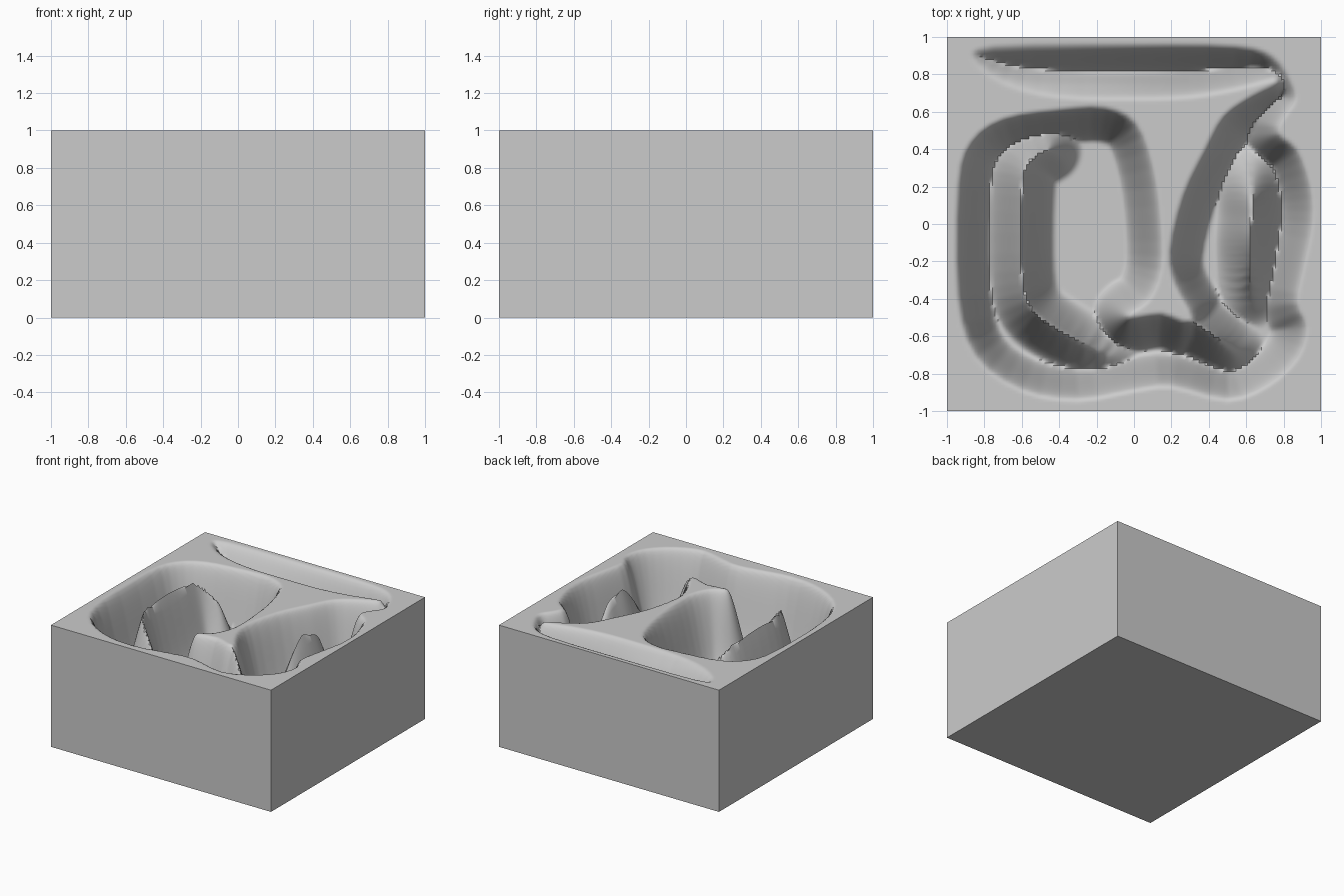
import bpy, bmesh, math
from mathutils import Vector

if "Cube" in bpy.data.objects:
    bpy.data.objects.remove(bpy.data.objects["Cube"])

N = 132          # grid cells per side of the carved top
DEPTH = 0.58     # depth of the pit floor below the rim
WALL = 0.2       # horizontal width of the pit walls

# Rim of the winding pit: left basin, centre spur, back channel, right basin, front
OUTLINE = [
    (-.95, .2), (-.88, .44), (-.7, .57), (-.4, .62), (-.15, .63), (.02, .54),
    (.11, .3), (.15, 0), (.15, -.25), (.08, -.42), (-.02, -.49), (.15, -.47),
    (.3, -.51), (.21, -.33), (.18, -.15), (.25, .15), (.37, .4), (.47, .58),
    (.62, .69), (.75, .76), (.55, .71), (.3, .67), (0, .66), (-.4, .67),
    (-.7, .74), (-.87, .88), (-.75, .96), (0, .97), (.55, .96), (.75, .9),
    (.85, .76), (.87, .66), (.81, .57), (.78, .49), (.88, .4), (.95, .2),
    (.96, 0), (.91, -.25), (.88, -.42), (.93, -.55), (.88, -.72), (.72, -.87),
    (.5, -.95), (.2, -.88), (0, -.9), (-.3, -.95), (-.6, -.9), (-.85, -.72),
    (-.95, -.4)]

# Free-standing ridges in the pit: x, y, drop of the crest below the rim
RIDGES = [
    [(-.46, .4, .2), (-.57, .32, .06), (-.6, .15, 0), (-.6, -.25, 0),
     (-.55, -.45, .01), (-.4, -.57, .15), (-.15, -.7, .45)],
    [(.2, -.48, 0), (.32, -.53, .01), (.43, -.6, .12), (.52, -.67, .32)],
    [(.62, -.38, .42), (.62, -.22, .17), (.62, -.08, .02), (.63, .04, .02),
     (.63, .15, .1), (.63, .27, .4)],
]


def smooth(t):
    t = max(0.0, min(1.0, t))
    return t * t * (3 - 2 * t)


def spline(points, closed, steps=4):
    """Catmull-Rom curve through the points."""
    pts = [Vector(p) for p in points]
    n, out = len(pts), []

    def at(i):
        return pts[i % n] if closed else pts[max(0, min(n - 1, i))]
    for i in range(n if closed else n - 1):
        a, b, c, d = (at(i + k) for k in (-1, 0, 1, 2))
        for s in range(steps):
            t = s / steps
            out.append(tuple(.5 * (2 * b + (c - a) * t + (2 * a - 5 * b + 4 * c - d) * t * t
                                   + (3 * b - a - 3 * c + d) * t ** 3)))
    if not closed:
        out.append(tuple(pts[-1]))
    return out


def segments(pts, closed):
    last = len(pts) if closed else len(pts) - 1
    return [(pts[i], pts[(i + 1) % len(pts)]) for i in range(last)]


rim = []
for a, b in segments(spline(OUTLINE, True, 3), True):
    dx, dy = b[0] - a[0], b[1] - a[1]
    rim.append((a[0], a[1], b[1], dx, dy, max(dx * dx + dy * dy, 1e-9)))
ridge_segs = [segments(spline(r, False), False) for r in RIDGES]


def rim_distance(x, y):
    """Distance to the rim, or 0 outside the pit."""
    best, inside = 9.0, False
    for ax, ay, by, dx, dy, l2 in rim:
        px, py = x - ax, y - ay
        if (ay > y) != (by > y) and px < dx * py / dy:
            inside = not inside
        t = (px * dx + py * dy) / l2
        t = 0.0 if t < 0 else 1.0 if t > 1 else t
        px -= t * dx
        py -= t * dy
        d = px * px + py * py
        if d < best:
            best = d
    return math.sqrt(best) if inside else 0.0


def height(x, y):
    d = rim_distance(x, y)
    if d == 0:
        return 1.0
    # the back channel is shallower and falls toward the right
    ramp = .4 + .35 * smooth((x + .6) / 1.4)
    depth = DEPTH * (1 - smooth((y - .6) / .16) * (1 - ramp))
    z = 1 - depth * smooth(d / WALL)
    for segs in ridge_segs:
        for a, b in segs:
            dx, dy = b[0] - a[0], b[1] - a[1]
            t = ((x - a[0]) * dx + (y - a[1]) * dy) / max(dx * dx + dy * dy, 1e-9)
            t = max(0.0, min(1.0, t))
            r = math.hypot(x - a[0] - t * dx, y - a[1] - t * dy) / .19
            if r < 1:
                drop = max(0.0, a[2] + (b[2] - a[2]) * t)
                s = .5 * smooth(r) + .5 * (1 - (1 - r) ** 2)
                z = max(z, 1 - drop - (DEPTH - drop) * s)
    return z


# Carved top surface
bm = bmesh.new()
g = [[bm.verts.new((2 * i / N - 1, 2 * j / N - 1, height(2 * i / N - 1, 2 * j / N - 1)))
      for j in range(N + 1)] for i in range(N + 1)]
for i in range(N):
    for j in range(N):
        bm.faces.new((g[i][j], g[i + 1][j], g[i + 1][j + 1], g[i][j + 1]))

# Flat sides and base of the block
c = [bm.verts.new((x, y, 0)) for x, y in ((-1, -1), (1, -1), (1, 1), (-1, 1))]
edges = [[g[i][0] for i in range(N + 1)], g[N],
         [g[N - i][N] for i in range(N + 1)], g[0][::-1]]
for k in range(4):
    bm.faces.new([c[k], c[(k + 1) % 4]] + edges[k][::-1])
bm.faces.new(c[::-1])
bmesh.ops.recalc_face_normals(bm, faces=bm.faces)

mesh = bpy.data.meshes.new("carved_terrain_block")
bm.to_mesh(mesh)
bm.free()
block = bpy.data.objects.new("carved_terrain_block", mesh)
bpy.context.collection.objects.link(block)
bpy.context.view_layer.objects.active = block
block.select_set(True)
bpy.ops.object.shade_smooth_by_angle(angle=math.radians(50))
